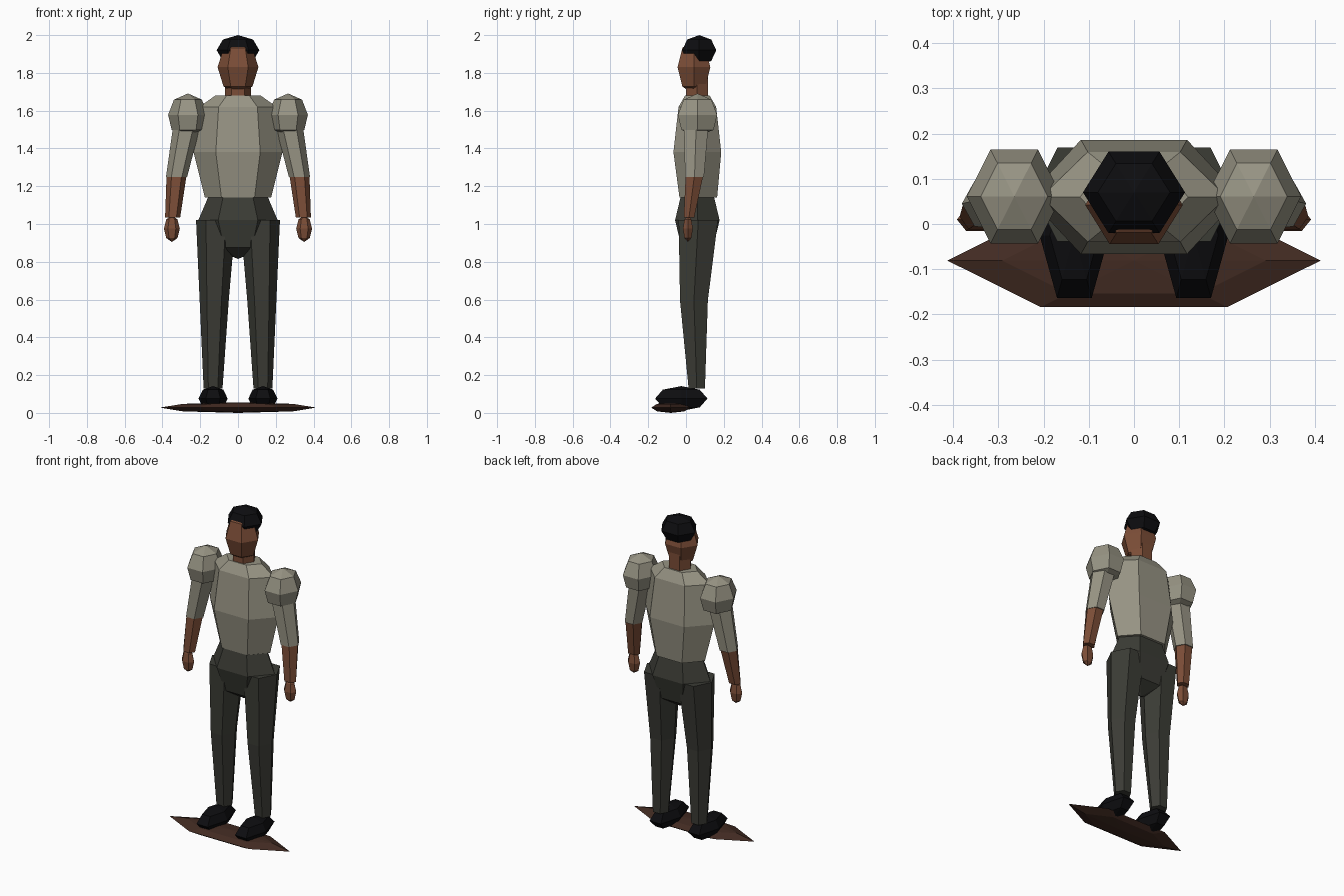
import bpy, bmesh, math

if "Cube" in bpy.data.objects:
    bpy.data.objects.remove(bpy.data.objects["Cube"])


def material(name, rgb):
    m = bpy.data.materials.new(name)
    m.diffuse_color = (*rgb, 1)
    m.use_nodes = True
    m.node_tree.nodes["Principled BSDF"].inputs["Base Color"].default_value = m.diffuse_color
    return m


shirt = material("shirt_grey", (0.31, 0.295, 0.23))
trousers = material("trouser_charcoal", (0.044, 0.045, 0.036))
skin = material("skin_brown", (0.2, 0.075, 0.038))
black = material("black", (0.004, 0.004, 0.005))
wood = material("board_brown", (0.055, 0.024, 0.016))


def loft(name, rings, mat):
    """Six-sided closed form through rings (x, y, z, rx, ry); zero radius gives a tip."""
    bm = bmesh.new()
    loops = []
    for x, y, z, rx, ry in rings:
        if rx == 0:
            loops.append([bm.verts.new((x, y, z))])
        else:
            loops.append([bm.verts.new((x + rx * math.cos(i * math.pi / 3),
                                        y + ry * math.sin(i * math.pi / 3), z))
                          for i in range(6)])
    for a, b in zip(loops, loops[1:]):
        for i in range(6):
            j = (i + 1) % 6
            quad = [a[i % len(a)], a[j % len(a)], b[j % len(b)], b[i % len(b)]]
            bm.faces.new(list(dict.fromkeys(quad)))
    for loop in (loops[0], loops[-1]):
        if len(loop) > 1:
            bm.faces.new(loop)
    bmesh.ops.recalc_face_normals(bm, faces=bm.faces)
    me = bpy.data.meshes.new(name)
    bm.to_mesh(me)
    bm.free()
    me.materials.append(mat)
    ob = bpy.data.objects.new(name, me)
    bpy.context.collection.objects.link(ob)
    return ob


def ball(name, c, r, mat, low=0.707):
    """Low-poly ellipsoid; low is the width of its lower ring."""
    profile = [(-1, 0), (-0.707, low), (0, 1), (0.707, 0.707), (1, 0)]
    return loft(name, [(c[0], c[1], c[2] + r[2] * h, r[0] * w, r[1] * w)
                       for h, w in profile], mat)


# Board underfoot
ball("board", (0, -0.081, 0.028), (0.413, 0.119, 0.028), wood)

# Torso, pelvis, neck
loft("torso", [(0, 0.065, 1.14, 0.175, 0.115), (0, 0.06, 1.38, 0.235, 0.146),
               (0, 0.06, 1.62, 0.205, 0.115), (0, 0.06, 1.68, 0.12, 0.075)], shirt)
ball("pelvis", (0, 0.06, 1.02), (0.21, 0.136, 0.205), trousers)
loft("neck", [(0, 0.058, 1.65, 0.07, 0.067), (0, 0.058, 1.78, 0.07, 0.067)], skin)

# Head and hair
ball("head", (0, 0.042, 1.83), (0.108, 0.1, 0.145), skin)
ball("hair", (0, 0.07, 1.92), (0.113, 0.104, 0.08), black)

# Limbs on both sides
for s, side in ((-1, "left"), (1, "right")):
    ball(side + "_shoulder", (s * 0.265, 0.061, 1.578), (0.105, 0.12, 0.113), shirt, 0.82)
    loft(side + "_sleeve", [(s * 0.325, 0.045, 1.25, 0.056, 0.058),
                            (s * 0.265, 0.055, 1.55, 0.074, 0.076)], shirt)
    loft(side + "_forearm", [(s * 0.346, 0.016, 1.035, 0.04, 0.032),
                             (s * 0.325, 0.045, 1.26, 0.053, 0.054)], skin)
    ball(side + "_hand", (s * 0.35, 0.01, 0.975), (0.042, 0.03, 0.07), skin)
    loft(side + "_leg", [(s * 0.132, 0.057, 0.13, 0.05, 0.05),
                         (s * 0.126, 0.042, 0.595, 0.077, 0.085),
                         (s * 0.117, 0.065, 1.02, 0.105, 0.12)], trousers)
    ball(side + "_shoe", (s * 0.132, -0.025, 0.076), (0.077, 0.16, 0.066), black)
